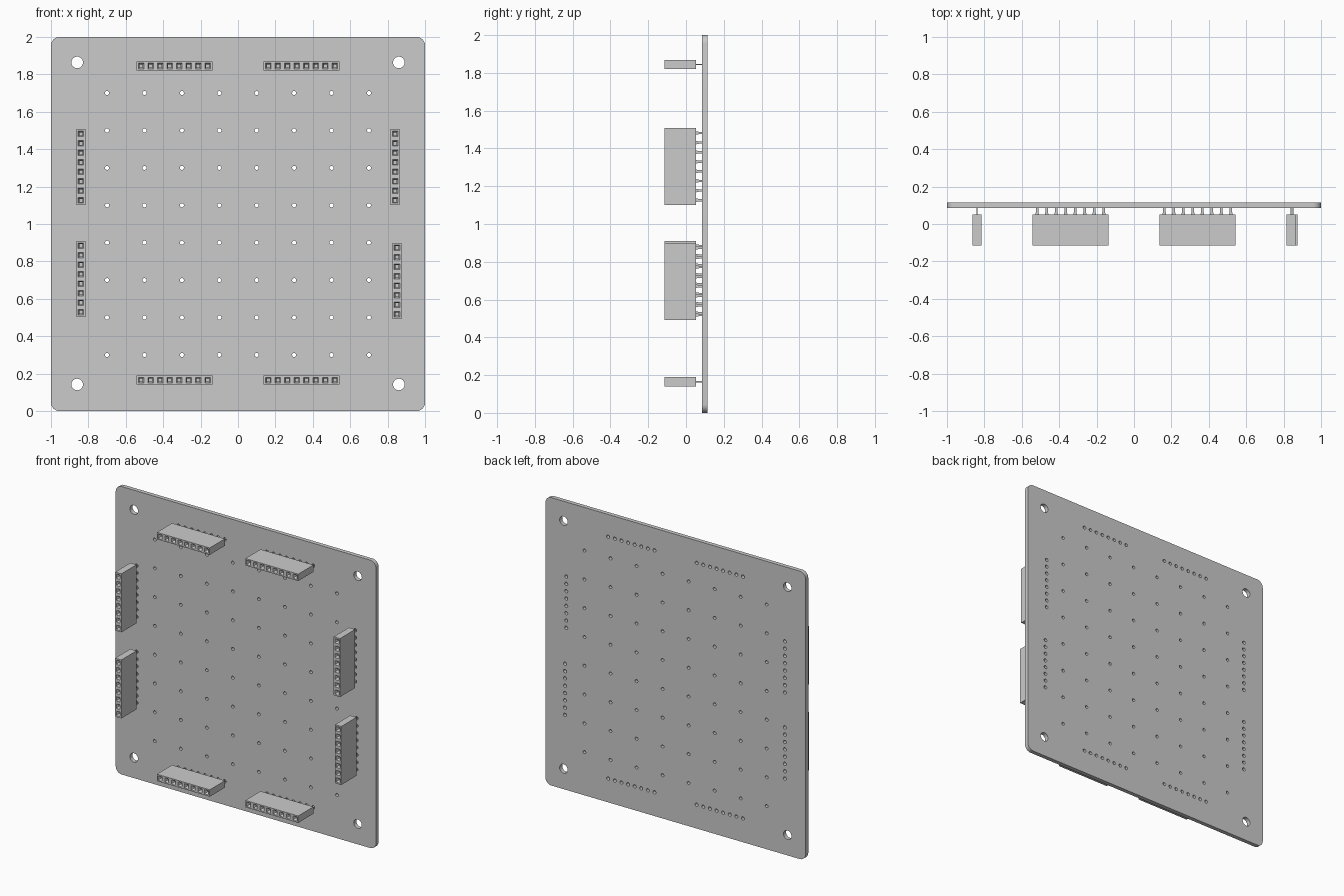
import bpy, bmesh, math

if "Cube" in bpy.data.objects:
    bpy.data.objects.remove(bpy.data.objects["Cube"])

BOARD_FRONT, BOARD_BACK = 0.086, 0.115
BODY_FRONT, BODY_BACK = -0.115, 0.052
PITCH, COUNT, HALF_W = 0.0508, 8, 0.024

# centre x, centre z, vertical?
HEADERS = [(-0.34, 1.845, False), (0.34, 1.845, False),
           (-0.34, 0.165, False), (0.34, 0.165, False),
           (-0.84, 1.304, True), (-0.84, 0.706, True),
           (0.84, 1.304, True), (0.85, 0.696, True)]
OFFSETS = [(i - (COUNT - 1) / 2) * PITCH for i in range(COUNT)]


def circle(cx, cz, r, n):
    return [(cx + r * math.cos(2 * math.pi * i / n),
             cz + r * math.sin(2 * math.pi * i / n)) for i in range(n)]


def rounded_square(half, r, n=6):
    pts = []
    for k, (sx, sz) in enumerate([(1, 1), (-1, 1), (-1, -1), (1, -1)]):
        for i in range(n + 1):
            a = (k + i / n) * math.pi / 2
            pts.append((sx * (half - r) + r * math.cos(a),
                        1 + sz * (half - r) + r * math.sin(a)))
    return pts


# circuit board: filled outline with all holes
loops = [rounded_square(1.0, 0.045)]
loops += [circle(x, z, 0.031, 24) for x in (-0.86, 0.86) for z in (0.142, 1.864)]
loops += [circle(-0.7 + 0.2 * i, 0.3 + 0.2 * j, 0.011, 12)
          for i in range(8) for j in range(8)]
for x, z, vert in HEADERS:
    for o in OFFSETS:
        loops.append(circle(x + (0 if vert else o), z + (o if vert else 0), 0.012, 12))

curve = bpy.data.curves.new("circuit_board", 'CURVE')
curve.dimensions = '2D'
curve.fill_mode = 'BOTH'
curve.extrude = (BOARD_BACK - BOARD_FRONT) / 2
for pts in loops:
    s = curve.splines.new('POLY')
    s.points.add(len(pts) - 1)
    for p, (x, z) in zip(s.points, pts):
        p.co = (x, z, 0, 1)
    s.use_cyclic_u = True
board = bpy.data.objects.new("circuit_board", curve)
bpy.context.collection.objects.link(board)
board.rotation_euler = (math.pi / 2, 0, 0)
board.location.y = (BOARD_FRONT + BOARD_BACK) / 2
bpy.context.view_layer.objects.active = board
board.select_set(True)
bpy.ops.object.convert(target='MESH')


def ring(bm, cx, hx, hz, y):
    return [bm.verts.new((cx + sx * hx, y, sz * hz))
            for sx, sz in ((-1, -1), (1, -1), (1, 1), (-1, 1))]


def bridge(bm, a, b, sides=range(4)):
    for i in sides:
        j = (i + 1) % 4
        bm.faces.new((a[i], a[j], b[j], b[i]))


def finish(bm, name):
    bmesh.ops.remove_doubles(bm, verts=bm.verts, dist=1e-5)
    bmesh.ops.recalc_face_normals(bm, faces=bm.faces)
    me = bpy.data.meshes.new(name)
    bm.to_mesh(me)
    bm.free()
    return me


# socket housing: one cell per contact, with a funnel and a deep square well
bm = bmesh.new()
for i, cx in enumerate(OFFSETS):
    back = ring(bm, cx, PITCH / 2, HALF_W, BODY_BACK)
    front = ring(bm, cx, PITCH / 2, HALF_W, BODY_FRONT)
    mouth = ring(bm, cx, 0.015, 0.015, BODY_FRONT)
    throat = ring(bm, cx, 0.008, 0.008, BODY_FRONT + 0.016)
    floor = ring(bm, cx, 0.008, 0.008, BODY_FRONT + 0.12)
    sides = [0, 2] + ([3] if i == 0 else []) + ([1] if i == COUNT - 1 else [])
    bridge(bm, back, front, sides)
    for a, b in ((front, mouth), (mouth, throat), (throat, floor)):
        bridge(bm, a, b)
    bm.faces.new(floor)
    bm.faces.new(back)
housing_mesh = finish(bm, "socket_housing")

# flat solder pins, slightly tapered towards the board
bm = bmesh.new()
for cx in OFFSETS:
    a = ring(bm, cx, 0.010, 0.003, BODY_BACK - 0.002)
    b = ring(bm, cx, 0.006, 0.003, BODY_BACK + 0.018)
    c = ring(bm, cx, 0.006, 0.003, BOARD_FRONT + 0.012)
    bridge(bm, a, b)
    bridge(bm, b, c)
    bm.faces.new(a)
    bm.faces.new(c)
pin_mesh = finish(bm, "solder_pins")

# place the eight headers around the board
for n, (x, z, vert) in enumerate(HEADERS, 1):
    for name, mesh in (("socket_housing", housing_mesh), ("solder_pins", pin_mesh)):
        ob = bpy.data.objects.new(f"{name}_{n}", mesh)
        bpy.context.collection.objects.link(ob)
        ob.location = (x, 0, z)
        ob.rotation_euler.y = math.pi / 2 if vert else 0
